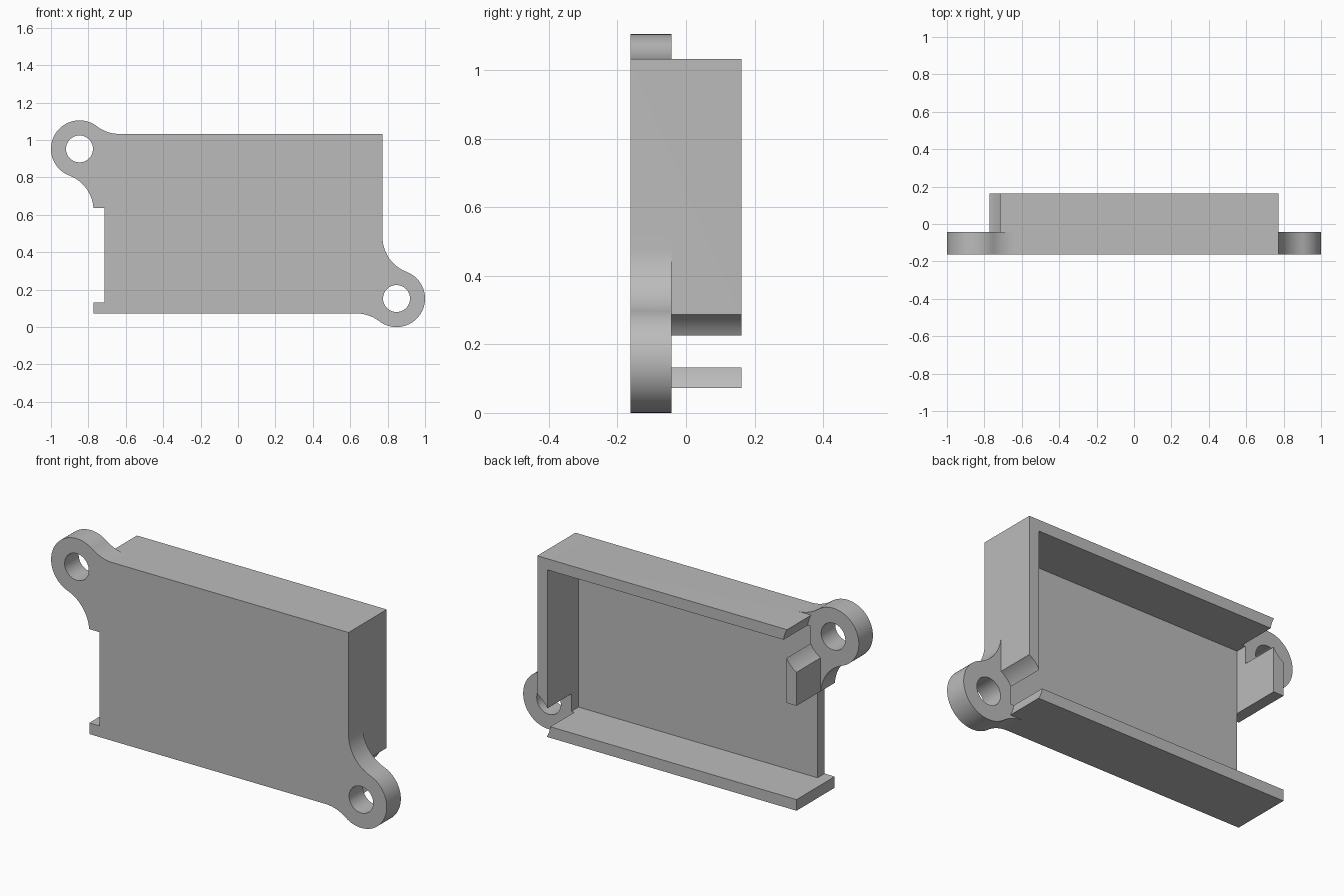
import bpy, bmesh, math
from math import pi, cos, sin, atan2, sqrt

if "Cube" in bpy.data.objects:
    bpy.data.objects.remove(bpy.data.objects["Cube"], do_unlink=True)

# Main sizes
MID = 0.5525                   # height of the centre
HX, HZ, HY = 0.7725, 0.48, 0.1625   # half sizes of the case
WALL = 0.06
EAR_TOP = -0.0425              # rear face of the mounting ears
EAR_X, EAR_Z, EAR_R = 0.8475, -0.4, 0.1525
FILLET, HOLE, CLEAR = 0.2, 0.072, 0.154

grey = bpy.data.materials.new("plain grey")
grey.use_nodes = True
colour = (0.5, 0.5, 0.5, 1)
grey.diffuse_color = colour
grey.node_tree.nodes["Principled BSDF"].inputs["Base Color"].default_value = colour


def prism(name, points, y0, y1):
    """Extrude an (x, z) outline, given about the centre, from y0 to y1."""
    bm = bmesh.new()
    face = bm.faces.new([bm.verts.new((x, y0, z + MID)) for x, z in points])
    out = bmesh.ops.extrude_face_region(bm, geom=[face])
    verts = [v for v in out["geom"] if isinstance(v, bmesh.types.BMVert)]
    bmesh.ops.translate(bm, verts=verts, vec=(0, y1 - y0, 0))
    bmesh.ops.recalc_face_normals(bm, faces=bm.faces)
    mesh = bpy.data.meshes.new(name)
    bm.to_mesh(mesh)
    bm.free()
    mesh.materials.append(grey)
    obj = bpy.data.objects.new(name, mesh)
    bpy.context.collection.objects.link(obj)
    return obj


def rect(x0, x1, z0, z1):
    return [(x0, z0), (x1, z0), (x1, z1), (x0, z1)]


def arc(cx, cz, r, a0, a1, n):
    return [(cx + r * cos(a0 + (a1 - a0) * i / n),
             cz + r * sin(a0 + (a1 - a0) * i / n)) for i in range(n + 1)]


def turned(points, s):
    return [(s * x, s * z) for x, z in points]


def combine(target, tool, operation):
    mod = target.modifiers.new(operation, "BOOLEAN")
    mod.operation, mod.solver, mod.object = operation, "EXACT", tool
    bpy.context.view_layer.objects.active = target
    bpy.ops.object.modifier_apply(modifier=mod.name)
    bpy.data.objects.remove(tool, do_unlink=True)


# Ear outline: side fillet, round lug, bottom fillet, closed inside the case
reach = FILLET + EAR_R
f1x = HX + FILLET
f1z = EAR_Z + sqrt(reach ** 2 - (f1x - EAR_X) ** 2)
f2z = -HZ - FILLET
f2x = EAR_X - sqrt(reach ** 2 - (f2z - EAR_Z) ** 2)
a1 = atan2(f1z - EAR_Z, f1x - EAR_X)
a2 = atan2(f2z - EAR_Z, f2x - EAR_X)
ear = (arc(f1x, f1z, FILLET, pi, pi + a1, 16)
       + arc(EAR_X, EAR_Z, EAR_R, a1, a2, 40)[1:]
       + arc(f2x, f2z, FILLET, a2 + pi, pi / 2, 12)[1:]
       + [(f2x, f1z)])


def disc(r):
    return arc(EAR_X, EAR_Z, r, 0, 2 * pi, 64)[:-1]


# Case block with two diagonally opposite ears
case = prism("mounting_case", rect(-HX, HX, -HZ, HZ), -HY, HY)
for s in (1, -1):
    combine(case, prism("ear", turned(ear, s), -HY, EAR_TOP), "UNION")

# Round clearance behind each ear, and its screw hole
for s in (1, -1):
    combine(case, prism("clearance", turned(disc(CLEAR), s), EAR_TOP, 0.5), "DIFFERENCE")
    combine(case, prism("hole", turned(disc(HOLE), s), -0.5, 0.5), "DIFFERENCE")

# Open pocket at the back and notch through one side
ix, iz = HX - WALL, HZ - WALL
combine(case, prism("pocket", rect(-ix, ix, -iz, iz), WALL - HY, 0.5), "DIFFERENCE")
combine(case, prism("notch", rect(-1.2, -ix, -iz, 0.085), -0.5, 0.5), "DIFFERENCE")

# Smooth the round surfaces, keep the edges crisp
bpy.ops.object.select_all(action="DESELECT")
case.select_set(True)
bpy.context.view_layer.objects.active = case
bpy.ops.object.shade_smooth_by_angle(angle=math.radians(30))
